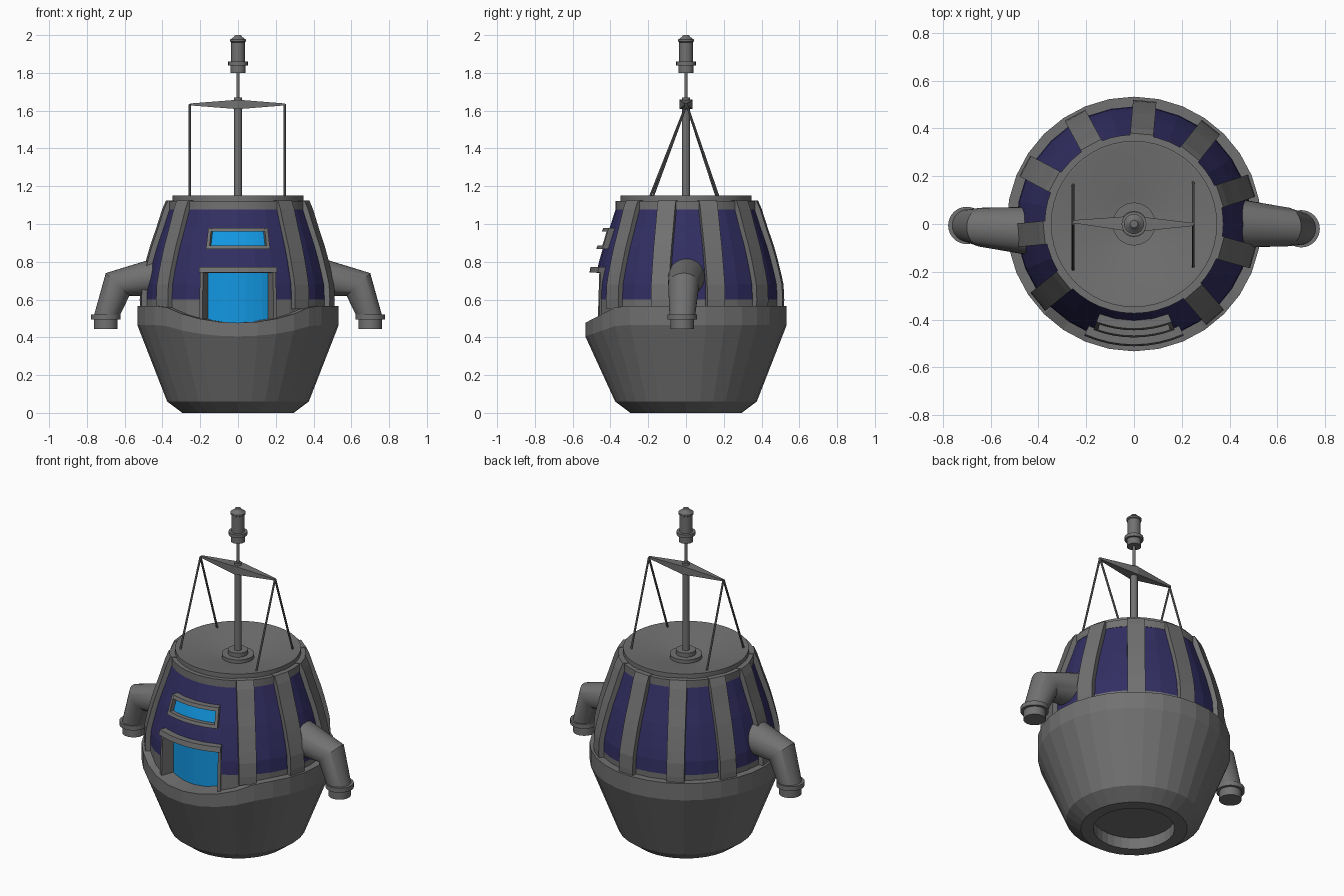
import bpy, bmesh, math
from mathutils import Vector, Matrix

if "Cube" in bpy.data.objects:
    bpy.data.objects.remove(bpy.data.objects["Cube"])


def material(name, rgb):
    m = bpy.data.materials.new(name)
    m.diffuse_color = (*rgb, 1)
    m.use_nodes = True
    m.node_tree.nodes["Principled BSDF"].inputs["Base Color"].default_value = m.diffuse_color
    return m


GREY = material("dark grey", (0.165, 0.165, 0.165))
NAVY = material("navy", (0.032, 0.028, 0.125))
SKY = material("bright blue", (0.006, 0.31, 0.76))


def finish(name, bm, mats, smooth=False):
    bmesh.ops.recalc_face_normals(bm, faces=bm.faces)
    me = bpy.data.meshes.new(name)
    bm.to_mesh(me)
    bm.free()
    ob = bpy.data.objects.new(name, me)
    bpy.context.collection.objects.link(ob)
    for m in mats:
        me.materials.append(m)
    if smooth:
        bpy.ops.object.select_all(action='DESELECT')
        ob.select_set(True)
        bpy.context.view_layer.objects.active = ob
        bpy.ops.object.shade_smooth_by_angle(angle=math.radians(30))
    return ob


def skin(bm, rings, caps=True):
    """Join closed rings of points into a skin."""
    rows = [[bm.verts.new(p) for p in ring] for ring in rings]
    n = len(rows[0])
    for a, b in zip(rows, rows[1:]):
        for i in range(n):
            j = (i + 1) % n
            bm.faces.new((a[i], a[j], b[j], b[i]))
    if caps:
        bm.faces.new(rows[0])
        bm.faces.new(rows[-1])


def circle(r, z, n):
    """Ring whose first point faces the front."""
    return [Vector((r * math.sin(2 * math.pi * i / n), -r * math.cos(2 * math.pi * i / n), z))
            for i in range(n)]


def lathe(name, profile, n, mat=GREY, smooth=True, caps=True):
    bm = bmesh.new()
    skin(bm, [circle(r, z, n) for r, z in profile], caps)
    return finish(name, bm, [mat], smooth)


def arc_block(name, a0, a1, low, high, mat=GREY, n=8):
    """Curved block at the front; low and high are (z, inner radius, outer radius)."""
    rings = []
    for i in range(n + 1):
        a = math.radians(a0 + (a1 - a0) * i / n)
        d = Vector((math.sin(a), -math.cos(a), 0))
        up = Vector((0, 0, 1))
        rings.append([d * low[1] + up * low[0], d * low[2] + up * low[0],
                      d * high[2] + up * high[0], d * high[1] + up * high[0]])
    bm = bmesh.new()
    skin(bm, rings)
    return finish(name, bm, [mat])


def rod(name, a, b, r, n=8):
    a, b = Vector(a), Vector(b)
    bm = bmesh.new()
    rot = (b - a).to_track_quat('Z', 'Y').to_matrix().to_4x4()
    bmesh.ops.create_cone(bm, cap_ends=True, segments=n, radius1=r, radius2=r, depth=(b - a).length,
                          matrix=Matrix.Translation((a + b) / 2) @ rot)
    return finish(name, bm, [GREY], True)


# Hull with a dipped front edge, a deck and a recessed underside
bm = bmesh.new()
hull = [(0.225, 0.07), (0.225, 0), (0.295, 0), (0.375, 0.06), (0.533, 0.465), (0.533, 0.567), (0.3, 0.567)]
rings = []
for k, (r, z) in enumerate(hull):
    ring = circle(r, z, 32)
    drop = {4: 0.06, 5: 0.09, 6: 0.09}.get(k, 0)
    for p in ring:
        front = -p.y / r * 0.533
        p.z -= drop * max(0, (front - 0.36) / 0.173)
    rings.append(ring)
skin(bm, rings)
finish("hull", bm, [GREY])

# Domed cabin wall with a doorway left open at the front
wall = [(0.488, 0.46), (0.492, 0.6), (0.488, 0.68), (0.475, 0.74), (0.455, 0.82), (0.438, 0.88),
        (0.404, 0.98), (0.372, 1.08)]
bm = bmesh.new()
skin(bm, [circle(r, z, 32) for r, z in wall], False)
doorway = []
for f in bm.faces:
    c = f.calc_center_median()
    f.material_index = 1 if c.z > 0.6 else 0
    if c.z < 0.74 and c.y < 0 and abs(math.degrees(math.atan2(c.x, -c.y))) < 22.5:
        doorway.append(f)
bmesh.ops.delete(bm, geom=doorway, context='FACES')
finish("cabin_wall", bm, [GREY, NAVY])

# Ribs around the cabin
rib_line = [(0.49, 0.55)] + wall[1:] + [(0.352, 1.125)]
for k in range(9):
    bm = bmesh.new()
    rings = [[Vector((r - 0.02, -0.049, z)), Vector((r + 0.026, -0.049, z)),
              Vector((r + 0.026, 0.049, z)), Vector((r - 0.02, 0.049, z))] for r, z in rib_line]
    turn = Matrix.Rotation(math.radians(85 + (k - 4) * 33.5), 3, 'Z')
    skin(bm, [[turn @ p for p in ring] for ring in rings])
    finish("rib", bm, [GREY])

# Roof rim with a shallow dish
lathe("roof_dish", [(0.01, 1.05), (0.35, 1.078), (0.374, 1.078), (0.374, 1.122), (0.348, 1.122),
                    (0.348, 1.15), (0.335, 1.15), (0.12, 1.095), (0.01, 1.09)], 48)

# Door: recessed panel, pillars and hood
arc_block("door_panel", -23, 23, (0.44, 0.41, 0.425), (0.75, 0.41, 0.425), SKY)
for s in (-1, 1):
    arc_block("door_pillar", s * 22, s * 24, (0.45, 0.41, 0.505), (0.745, 0.41, 0.495), n=1)
arc_block("door_hood", -24, 24, (0.742, 0.41, 0.512), (0.772, 0.41, 0.505))

# Upper window: pane and frame
arc_block("window_pane", -20, 20, (0.88, 0.42, 0.445), (0.97, 0.39, 0.415), SKY)
arc_block("window_sill", -21, 21, (0.868, 0.42, 0.475), (0.887, 0.41, 0.468))
arc_block("window_lintel", -21, 21, (0.96, 0.39, 0.445), (0.98, 0.39, 0.438))
for s in (-1, 1):
    arc_block("window_side", s * 18.8, s * 21, (0.87, 0.42, 0.472), (0.975, 0.39, 0.44), n=1)

# Bent side pipes with collared ends, the second a half turn of the first
sections = [((0.42, 0.005, 0.722), (0, 0, 0.104), 0.103), ((0.6375, -0.012, 0.68), (0.0625, 0, 0.06), 0.082),
            ((0.70, -0.02, 0.5), (0.067, 0, 0), 0.067)]
collar = [(0.062, 0.445), (0.062, 0.495), (0.078, 0.495), (0.078, 0.522), (0.06, 0.522)]
for side in (0, 1):
    move = Matrix.Translation((0, -0.026 * side, 0)) @ Matrix.Rotation(math.pi * side, 4, 'Z')
    bm = bmesh.new()
    rings = []
    for c, u, v in sections:
        rings.append([Vector(c) + Vector(u) * math.cos(t) + Vector((0, v, 0)) * math.sin(t)
                      for t in (2 * math.pi * i / 32 for i in range(32))])
    skin(bm, rings)
    bm.transform(move)
    finish("side_pipe", bm, [GREY], True)
    end = lathe("pipe_collar", collar, 32)
    end.data.transform(move @ Matrix.Translation((0.70, -0.02, 0)))

# Mast with foot, and the lantern on top
lathe("mast_foot", [(0.09, 1.08), (0.09, 1.115), (0.055, 1.115), (0.055, 1.14), (0.02, 1.14)], 24)
lathe("mast", [(0.021, 1.1), (0.021, 1.67), (0.008, 1.67), (0.008, 1.81)], 16)
lathe("lantern", [(0.04, 1.80), (0.04, 1.84), (0.052, 1.84), (0.052, 1.86), (0.036, 1.86), (0.036, 1.962),
                  (0.042, 1.966), (0.042, 1.976), (0.02, 1.992), (0.016, 2.0)], 20)

# Tapered yard across the mast
bm = bmesh.new()
skin(bm, [[Vector((x, y + s * w, 1.633 + t * h)) for s, t in ((-1, -1), (1, -1), (1, 1), (-1, 1))]
          for x, y, w, h in ((-0.255, 0.01, 0.006, 0.005), (0, 0, 0.034, 0.025), (0.25, -0.002, 0.006, 0.005))])
finish("yard", bm, [GREY])

# Stay ropes from the yard tips to the dish
for x, ends in ((-0.255, (-0.2, 0.17)), (0.248, (-0.185, 0.18))):
    for y in ends:
        rod("stay_rope", (x, 0.003, 1.633), (x, y, 1.12), 0.006)
